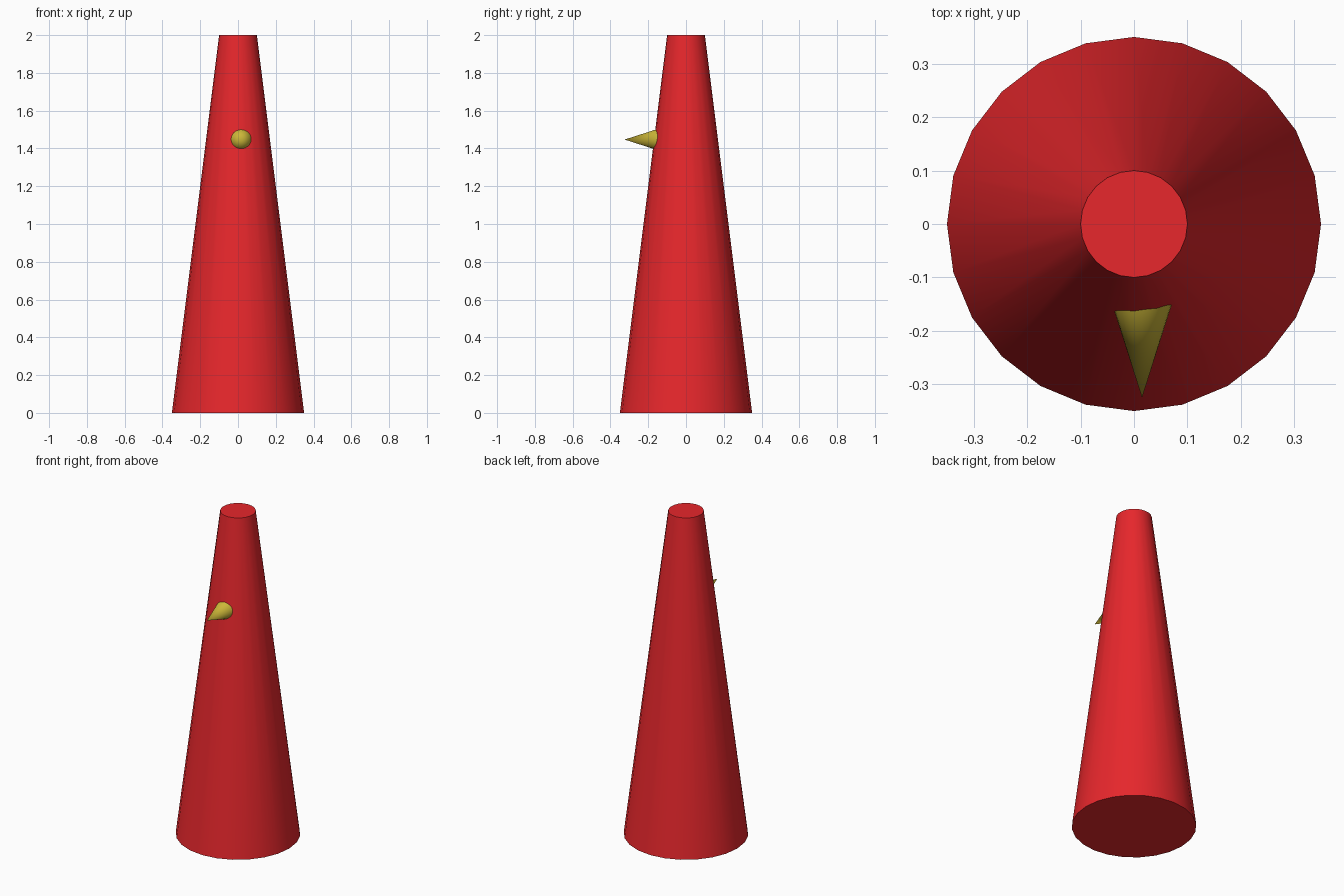
import bpy, math

if "Cube" in bpy.data.objects:
    bpy.data.objects.remove(bpy.data.objects["Cube"])


def material(name, color):
    m = bpy.data.materials.new(name)
    m.diffuse_color = color
    m.use_nodes = True
    m.node_tree.nodes["Principled BSDF"].inputs["Base Color"].default_value = m.diffuse_color
    return m


def cone(name, r1, r2, depth, loc, rot, mat):
    bpy.ops.mesh.primitive_cone_add(vertices=24, radius1=r1, radius2=r2,
                                    depth=depth, location=loc, rotation=rot)
    ob = bpy.context.object
    ob.name = name
    ob.data.materials.append(mat)
    bpy.ops.object.shade_smooth_by_angle(angle=math.radians(35))
    return ob


red = material("red", (0.8, 0.02, 0.025, 1))
yellow = material("yellow", (0.6, 0.47, 0.04, 1))

# tall tapered body, flat top and bottom
cone("body", 0.35, 0.10, 2.0, (0, 0, 1.0), (0, 0, 0), red)

# small spike pointing forward, its base sunk into the body
tip_y, base_y = -0.325, -0.125
cone("beak", 0.064, 0.0, base_y - tip_y, (0.015, (tip_y + base_y) / 2, 1.447),
     (math.pi / 2, 0, 0), yellow)
